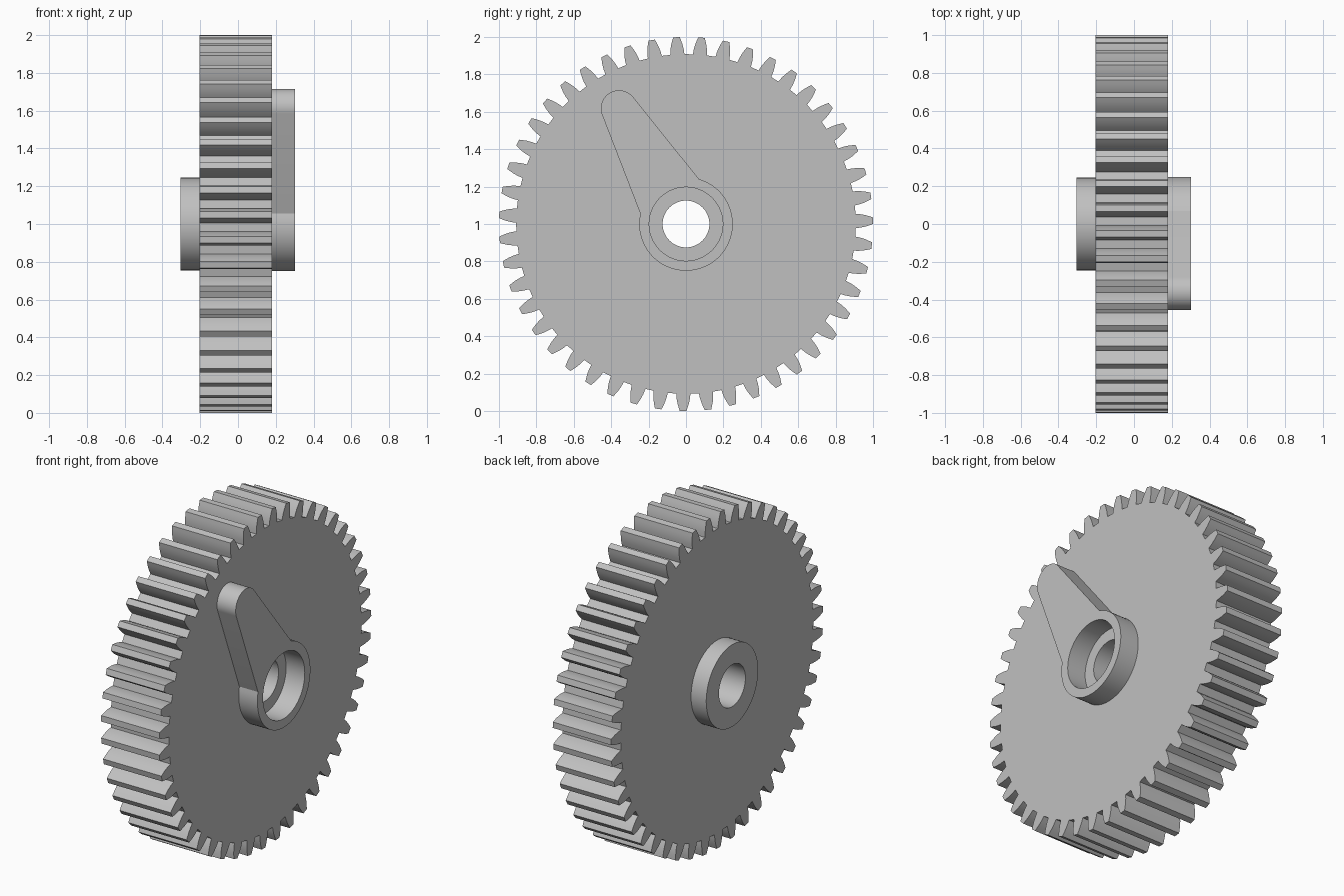
import bpy, bmesh, math

if "Cube" in bpy.data.objects:
    bpy.data.objects.remove(bpy.data.objects["Cube"])

TEETH = 47
PHASE = math.radians(4.73)      # clockwise offset of the first tooth from the top
CENTRE_Z = 1.0
BORE_R = 0.125

grey = bpy.data.materials.new("plain grey")
grey.diffuse_color = (0.53, 0.53, 0.53, 1)
grey.use_nodes = True
grey.node_tree.nodes["Principled BSDF"].inputs["Base Color"].default_value = grey.diffuse_color


def polar(r, a, cy=0.0, cz=0.0):
    """Point in the (y, z) plane, angle clockwise from the top."""
    return (cy + r * math.sin(a), cz + r * math.cos(a))


def arc(r, a0, a1, n, cy=0.0, cz=0.0):
    return [polar(r, a0 + (a1 - a0) * i / n, cy, cz) for i in range(n + 1)]


def circle(r, n=72):
    return arc(r, 0, 2 * math.pi, n)[:-1]


def plate(name, x0, x1, loops):
    """Extrude an outline with a hole along x."""
    bm = bmesh.new()
    edges = []
    for loop in loops:
        vs = [bm.verts.new((x0, y, z + CENTRE_Z)) for y, z in loop]
        edges += [bm.edges.new((vs[i - 1], vs[i])) for i in range(len(vs))]
    bmesh.ops.triangle_fill(bm, edges=edges, use_beauty=True)
    ext = bmesh.ops.extrude_face_region(bm, geom=bm.faces[:], use_keep_orig=True)
    moved = [g for g in ext["geom"] if isinstance(g, bmesh.types.BMVert)]
    bmesh.ops.translate(bm, verts=moved, vec=(x1 - x0, 0, 0))
    bmesh.ops.recalc_face_normals(bm, faces=bm.faces[:])
    me = bpy.data.meshes.new(name)
    bm.to_mesh(me)
    bm.free()
    me.materials.append(grey)
    ob = bpy.data.objects.new(name, me)
    bpy.context.collection.objects.link(ob)
    bpy.ops.object.select_all(action='DESELECT')
    ob.select_set(True)
    bpy.context.view_layer.objects.active = ob
    bpy.ops.object.shade_smooth_by_angle(angle=math.radians(25))
    return ob


# Gear wheel: curved tooth flank given as (radius, half width)
flank = [(0.908, 0.038), (0.935, 0.0355), (0.96, 0.0305), (0.98, 0.0245), (1.0, 0.0175)]
outline = []
for t in range(TEETH):
    a = PHASE + t * 2 * math.pi / TEETH
    outline += [polar(r, a - w / r) for r, w in flank]
    outline += [polar(r, a + w / r) for r, w in reversed(flank)]
plate("gear_wheel", -0.205, 0.18, [outline, circle(BORE_R)])

# Hub boss on the left side
plate("hub_boss", -0.305, -0.205, [circle(0.245), circle(BORE_R)])

# Pointer arm: round tip, straight sides, ring around a wider recess
tip = (-0.358, 0.618)
left_a, right_a = math.radians(-110.5), math.radians(51.8)
arm = arc(0.097, left_a, right_a, 24, *tip)
arm += arc(0.25, math.atan2(0.07, 0.243), 2 * math.pi + math.atan2(-0.245, 0.055), 52)
plate("pointer_arm", 0.18, 0.303, [arm, circle(0.197)])
